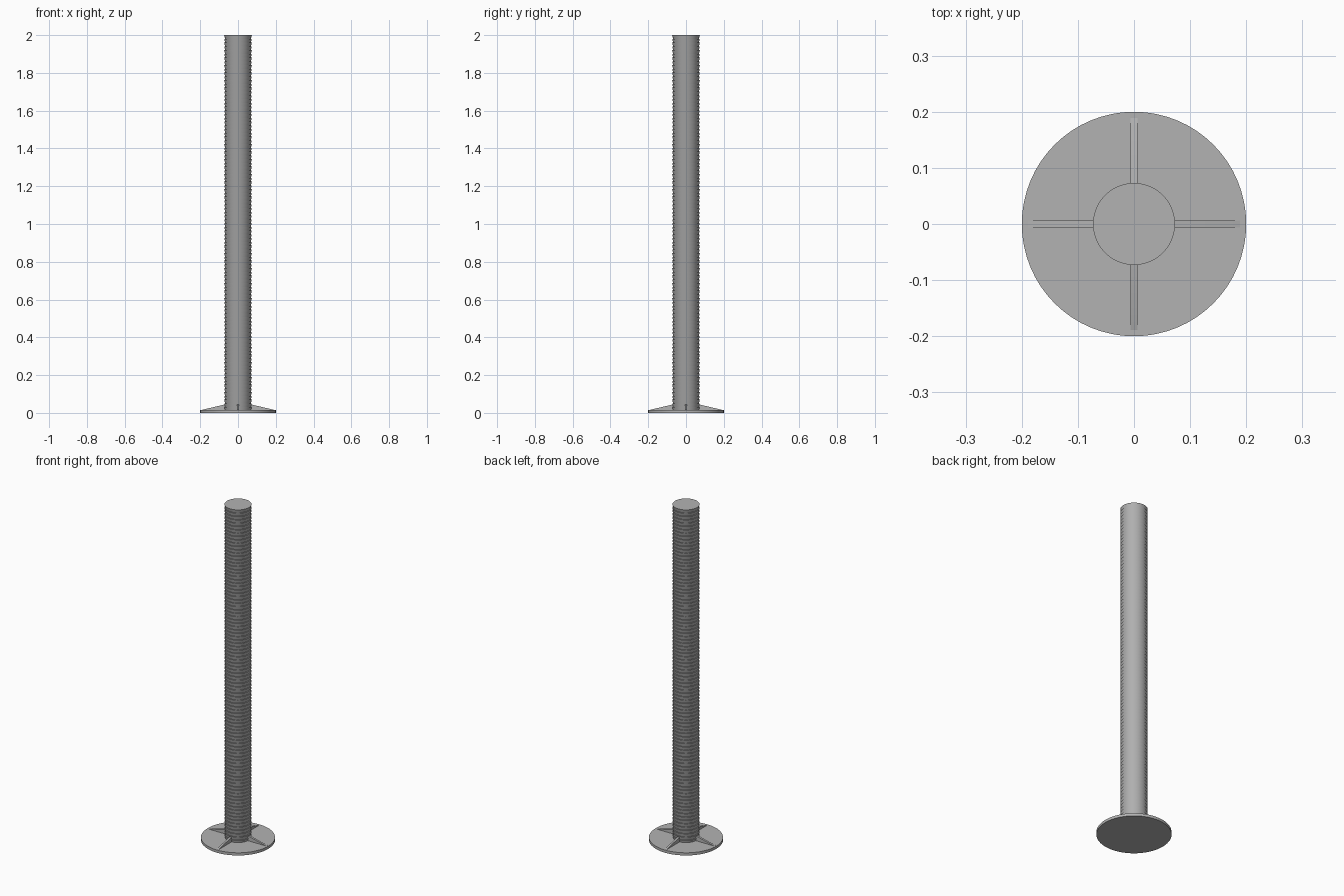
import bpy, bmesh, math

if "Cube" in bpy.data.objects:
    bpy.data.objects.remove(bpy.data.objects["Cube"])

SIDES = 64
steel = bpy.data.materials.new("grey_steel")
steel.diffuse_color = (0.45, 0.45, 0.45, 1)
steel.use_nodes = True
steel.node_tree.nodes["Principled BSDF"].inputs["Base Color"].default_value = steel.diffuse_color


def make_object(name, bm):
    bmesh.ops.recalc_face_normals(bm, faces=bm.faces)
    mesh = bpy.data.meshes.new(name)
    bm.to_mesh(mesh)
    bm.free()
    mesh.materials.append(steel)
    obj = bpy.data.objects.new(name, mesh)
    bpy.context.collection.objects.link(obj)
    bpy.context.view_layer.objects.active = obj
    obj.select_set(True)
    bpy.ops.object.shade_smooth_by_angle(angle=math.radians(30))
    obj.select_set(False)
    return obj


def lathe(name, profile):
    """Closed solid of revolution from (radius, height) points, bottom to top."""
    bm = bmesh.new()
    rings = []
    for r, z in profile:
        rings.append([bm.verts.new((r * math.cos(2 * math.pi * i / SIDES),
                                    r * math.sin(2 * math.pi * i / SIDES), z))
                      for i in range(SIDES)])
    for a, b in zip(rings, rings[1:]):
        for i in range(SIDES):
            j = (i + 1) % SIDES
            bm.faces.new((a[i], a[j], b[j], b[i]))
    bm.faces.new(rings[0][::-1])
    bm.faces.new(rings[-1])
    return make_object(name, bm)


# Round foot plate
lathe("foot_plate", [(0.2, 0.0), (0.2, 0.016)])

# Ridged rod: each ridge flares upward and ends in a flat ledge
RIDGES, BOTTOM, TOP = 100, 0.01, 2.0
pitch = (TOP - BOTTOM) / RIDGES
profile = []
for k in range(RIDGES):
    z = BOTTOM + k * pitch
    profile += [(0.068, z), (0.073, z + pitch)]
lathe("ridged_rod", profile)

# Four tapered ribs bracing the rod on the plate
for k in range(4):
    bm = bmesh.new()
    outline = [(0.05, 0.01), (0.189, 0.01), (0.189, 0.0165), (0.073, 0.044), (0.05, 0.044)]
    face = bm.faces.new([bm.verts.new((x, -0.00625, z)) for x, z in outline])
    ext = bmesh.ops.extrude_face_region(bm, geom=[face])
    bmesh.ops.translate(bm, vec=(0, 0.0125, 0),
                        verts=[v for v in ext["geom"] if isinstance(v, bmesh.types.BMVert)])
    rib = make_object(f"rib_{k + 1}", bm)
    rib.rotation_euler.z = k * math.pi / 2
